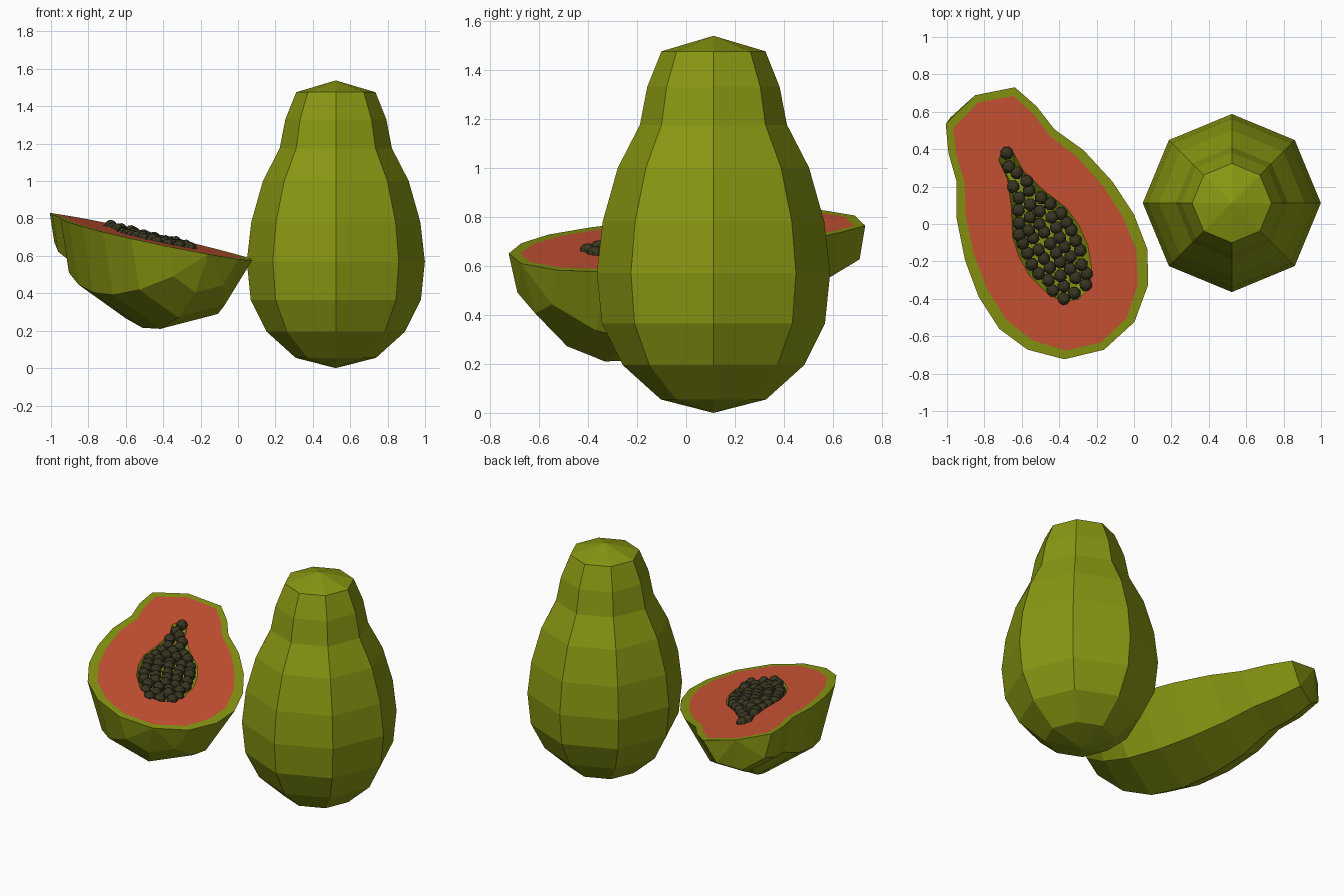
import bpy, bmesh, math, random
from mathutils import Vector, Matrix

cube = bpy.data.objects.get("Cube")
if cube:
    bpy.data.objects.remove(cube, do_unlink=True)


def material(name, rgb):
    m = bpy.data.materials.new(name)
    m.use_nodes = True
    m.diffuse_color = (*rgb, 1)
    bsdf = m.node_tree.nodes["Principled BSDF"]
    bsdf.inputs["Base Color"].default_value = (*rgb, 1)
    bsdf.inputs["Roughness"].default_value = 0.8
    return m


GREEN = material("skin green", (0.25, 0.31, 0.006))
RED = material("flesh red", (0.62, 0.092, 0.036))
DARK = material("seed dark", (0.04, 0.036, 0.015))


def finish(name, bm, mats, matrix, fix_normals=True):
    if fix_normals:
        bmesh.ops.recalc_face_normals(bm, faces=bm.faces)
    mesh = bpy.data.meshes.new(name)
    bm.to_mesh(mesh)
    bm.free()
    for m in mats:
        mesh.materials.append(m)
    ob = bpy.data.objects.new(name, mesh)
    bpy.context.collection.objects.link(ob)
    ob.matrix_world = matrix
    return ob


# Fruit profile: (distance along the axis, radius), between two pointed tips
LENGTH = 1.538
RINGS = [(0.055, 0.215), (0.195, 0.37), (0.365, 0.455), (0.57, 0.476), (0.78, 0.452),
         (1.0, 0.39), (1.175, 0.30), (1.33, 0.27), (1.475, 0.212)]


def lathe(bm, steps, start):
    """Sweep the profile around local y in 45 degree steps."""
    tips = [bm.verts.new((0, u, 0)) for u in (0, LENGTH)]
    cols = []
    for i in range(steps):
        a = start + i * math.pi / 4
        cols.append([bm.verts.new((r * math.cos(a), u, r * math.sin(a))) for u, r in RINGS])
    pairs = list(zip(cols, cols[1:]))
    if steps == 8:
        pairs.append((cols[-1], cols[0]))
    for a, b in pairs:
        bm.faces.new((tips[0], a[0], b[0]))
        bm.faces.new((tips[1], b[-1], a[-1]))
        for k in range(len(RINGS) - 1):
            bm.faces.new((a[k], a[k + 1], b[k + 1], b[k]))
    return tips, cols


# Whole fruit, standing upright
bm = bmesh.new()
lathe(bm, 8, 0)
finish("whole_fruit", bm, [GREEN],
       Matrix.Translation((0.523, 0.112, 0)) @ Matrix.Rotation(math.pi / 2, 4, "X"))

# Frame of the lying half: local y is its axis, local z the cut normal
axis = Vector((-0.69, 1.36, 0.196)).normalized()
up = Vector((0.203, -0.041, 1)).normalized()
up = (up - axis * up.dot(axis)).normalized()
frame = Matrix((axis.cross(up), axis, up)).transposed().to_4x4()
frame.translation = (-0.16, -0.672, 0.609)

# Half fruit: skin, rim, flesh and seed cavity
CAVITY = [(0.335, 0.085), (0.42, 0.14), (0.54, 0.178), (0.66, 0.183), (0.77, 0.165),
          (0.91, 0.1), (1.06, 0.048), (1.17, 0.045)]
bm = bmesh.new()
tips, cols = lathe(bm, 5, math.pi)
left, right = cols[0], cols[-1]
rim = [tips[0], *right, tips[1], *reversed(left)]
skin = list(bm.faces)
bmesh.ops.recalc_face_normals(bm, faces=skin)
if sum(f.normal.z * f.calc_area() for f in skin) > 0:
    bmesh.ops.reverse_faces(bm, faces=skin)

mid = LENGTH / 2
flesh = [bm.verts.new((v.co.x * 0.875, mid + (v.co.y - mid) * 0.945, 0)) for v in rim]


def strip(outer, inner):
    n = len(outer)
    for i in range(n):
        j = (i + 1) % n
        bm.faces.new((outer[i], outer[j], inner[j], inner[i]))


strip(rim, flesh)
outline = [(0, 0.305), *[(r, u) for u, r in CAVITY], (0, 1.21),
           *[(-r, u) for u, r in reversed(CAVITY)]]
lip = [bm.verts.new((x, y, 0)) for x, y in outline]
floor = [bm.verts.new((x * 0.7, 0.65 + (y - 0.65) * 0.85, -0.06)) for x, y in outline]
strip(lip, floor)
bm.faces.new(floor)

loops = []
for loop in (flesh, lip):
    for i, v in enumerate(loop):
        loops.append(bm.edges.get((v, loop[(i + 1) % len(loop)])))
filled = bmesh.ops.triangle_fill(bm, edges=loops, use_beauty=True, normal=(0, 0, 1))
for f in filled["geom"]:
    if isinstance(f, bmesh.types.BMFace):
        f.material_index = 1
        f.normal_update()
        if f.normal.z < 0:
            f.normal_flip()
finish("half_fruit", bm, [GREEN, RED], frame, fix_normals=False)


# Seeds packed in staggered rows inside the cavity
def half_width(u):
    pts = [(0.305, 0.04), *CAVITY, (1.21, 0.03)]
    for (u0, r0), (u1, r1) in zip(pts, pts[1:]):
        if u0 <= u <= u1:
            return r0 + (r1 - r0) * (u - u0) / (u1 - u0)
    return 0


random.seed(4)
bm = bmesh.new()
row = 0
u = 0.35
while u < 1.185:
    room = max(half_width(u) - 0.03, 0)
    count = int(2 * room / 0.064) + 1
    for i in range(count):
        x = (i - (count - 1) / 2) * 0.066 + random.uniform(-0.006, 0.006)
        if count == 1:
            x = 0.012 * (-1) ** row
        spot = (x, u + random.uniform(-0.008, 0.008), random.uniform(-0.012, 0.0))
        bmesh.ops.create_uvsphere(bm, u_segments=8, v_segments=6, radius=0.036,
                                  matrix=Matrix.Translation(spot))
    u += 0.059
    row += 1
finish("seeds", bm, [DARK], frame)
